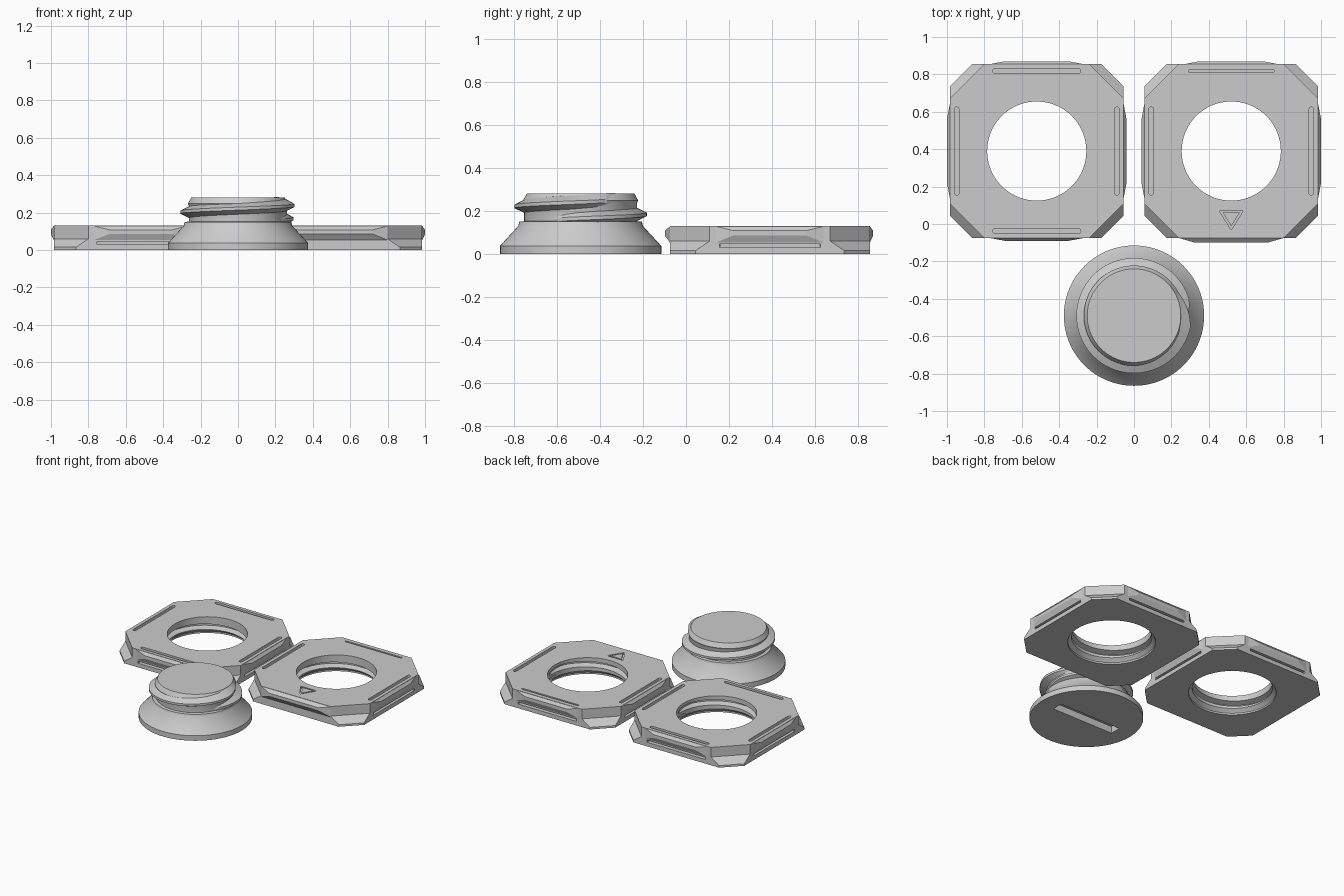
import bpy, bmesh
from math import pi, tau, sin, cos
from mathutils import Matrix, Vector

cube = bpy.data.objects.get("Cube")
if cube:
    bpy.data.objects.remove(cube, do_unlink=True)

grey = bpy.data.materials.new("plain grey")
grey.use_nodes = True
grey.diffuse_color = (0.6, 0.6, 0.6, 1)
grey.node_tree.nodes["Principled BSDF"].inputs["Base Color"].default_value = grey.diffuse_color


def loft(name, rings, matrix=Matrix()):
    """Closed solid skinned through rings of equal point count."""
    bm = bmesh.new()
    loops = [[bm.verts.new(p) for p in ring] for ring in rings]
    n = len(loops[0])
    for a, b in zip(loops, loops[1:]):
        for i in range(n):
            j = (i + 1) % n
            bm.faces.new((a[i], a[j], b[j], b[i]))
    bm.faces.new(loops[0])
    bm.faces.new(loops[-1])
    bmesh.ops.recalc_face_normals(bm, faces=bm.faces)
    bm.transform(matrix)
    mesh = bpy.data.meshes.new(name)
    bm.to_mesh(mesh)
    bm.free()
    mesh.materials.append(grey)
    obj = bpy.data.objects.new(name, mesh)
    bpy.context.collection.objects.link(obj)
    return obj


def activate(obj):
    bpy.ops.object.select_all(action='DESELECT')
    obj.select_set(True)
    bpy.context.view_layer.objects.active = obj


def cut(obj, cutter):
    mod = obj.modifiers.new("cut", 'BOOLEAN')
    mod.operation = 'DIFFERENCE'
    mod.solver = 'EXACT'
    mod.object = cutter
    activate(obj)
    bpy.ops.object.modifier_apply(modifier=mod.name)
    bpy.data.objects.remove(cutter, do_unlink=True)


def smooth(obj):
    activate(obj)
    bpy.ops.object.shade_smooth_by_angle(angle=0.5)


def revolve(name, profile, matrix=Matrix(), n=96):
    return loft(name, [[(r * cos(tau * i / n), r * sin(tau * i / n), z) for i in range(n)]
                       for r, z in profile], matrix)


def slot(a, b, width, z0, z1, matrix=Matrix()):
    """Round-ended cutter from point a to point b."""
    a, b = Vector(a), Vector(b)
    d = (b - a).normalized() * width / 2
    side = Vector((-d.y, d.x))
    outline = [c + side * cos(t * pi / 8) + s * d * sin(t * pi / 8)
               for c, s, steps in ((b, 1, range(9)), (a, -1, range(8, -1, -1)))
               for t in steps]
    return loft("slot_cutter", [[(p.x, p.y, z) for p in outline] for z in (z0, z1)], matrix)


def box(x0, x1, y0, y1, z0, z1, matrix=Matrix()):
    return loft("box_cutter", [[(x0, y0, z), (x1, y0, z), (x1, y1, z), (x0, y1, z)]
                               for z in (z0, z1)], matrix)


def helix(name, start_z, pitch, t0, t1, inner, outer, half, matrix=Matrix()):
    """Screw thread ridge that fades in and out at its ends."""
    rings = []
    steps = 110
    for i in range(steps + 1):
        t = t0 + (t1 - t0) * i / steps
        fade = min(1, (t - t0) / 0.9, (t1 - t) / 0.9)
        tip = inner + 0.004 + (outer - inner - 0.004) * fade
        z = start_z + pitch * t / tau
        rings.append([(r * cos(t), r * sin(t), z + dz) for r, dz in
                      ((inner, -half), (tip, -0.008), (tip, 0.008), (inner, half))])
    return loft(name, rings, matrix)


def octagon(c, z, h=0.465):
    k = h - c
    return [(h, -k, z), (h, k, z), (k, h, z), (-k, h, z),
            (-h, k, z), (-h, -k, z), (-k, -h, z), (k, -h, z)]


def plate(name, x, marked):
    place = Matrix.Translation((x, 0.39, 0))
    # body with stepped corners
    body = loft(name, [octagon(c, z) for c, z in
                       ((0.12, 0), (0.12, 0.015), (0.185, 0.06), (0.185, 0.13))], place)
    # threaded hole with a flared mouth underneath
    cut(body, revolve("hole_cutter", [(0.29, -0.05), (0.29, 0.012), (0.265, 0.035),
                                      (0.265, 0.2)], place))
    cut(body, helix("thread_cutter", 0.04, 0.05, -0.3, tau + 0.5, 0.25, 0.305, 0.024, place))
    for k, side in enumerate(("front", "left", "back", "right")):
        turn = place @ Matrix.Rotation(k * pi / 2, 4, 'Z')
        plain = marked and k == 0
        # spring slots in the top and the edge
        if not plain:
            width = 0.014 if marked and k == 2 else 0.025
            cut(body, slot((-0.223, -0.428), (0.223, -0.428), width, 0.035, 0.2, turn))
            cut(body, box(-0.235, 0.235, -0.6, -0.42, 0.03, 0.046, turn))
        # bevelled catch on the edge
        extra = 0.03 if plain else 0
        reach = 0.488 if plain else 0.48
        rings = []
        for half, y, z0, z1 in ((0.25, -0.455, 0.053, 0.128), (0.25, -0.465, 0.053, 0.128),
                                (0.17, -reach, 0.085, 0.108)):
            w = half + extra
            rings.append([(-w, y, z0), (w, y, z0), (w, y, z1), (-w, y, z1)])
        loft(f"{name}_{side}_catch", rings, turn)
    # engraved triangle
    if marked:
        corners = [(-0.056, -0.322), (0.056, -0.322), (0, -0.412)]
        for i in range(3):
            cut(body, slot(corners[i], corners[(i + 1) % 3], 0.011, 0.115, 0.2, place))
    smooth(body)


plate("plain_plate", -0.52, False)
plate("marked_plate", 0.52, True)

# screw plug
spot = Matrix.Translation((0, -0.49, 0))
plug = revolve("screw_plug", [(0.375, 0), (0.375, 0.037), (0.29, 0.13), (0.285, 0.15),
                              (0.262, 0.152), (0.262, 0.235), (0.268, 0.248),
                              (0.25, 0.28)], spot)
cut(plug, box(-0.25, 0.25, -0.04, 0.04, -0.05, 0.05, spot))
smooth(plug)
smooth(helix("plug_thread", 0.165, 0.075, -0.6, tau + 0.7, 0.25, 0.308, 0.036, spot))
